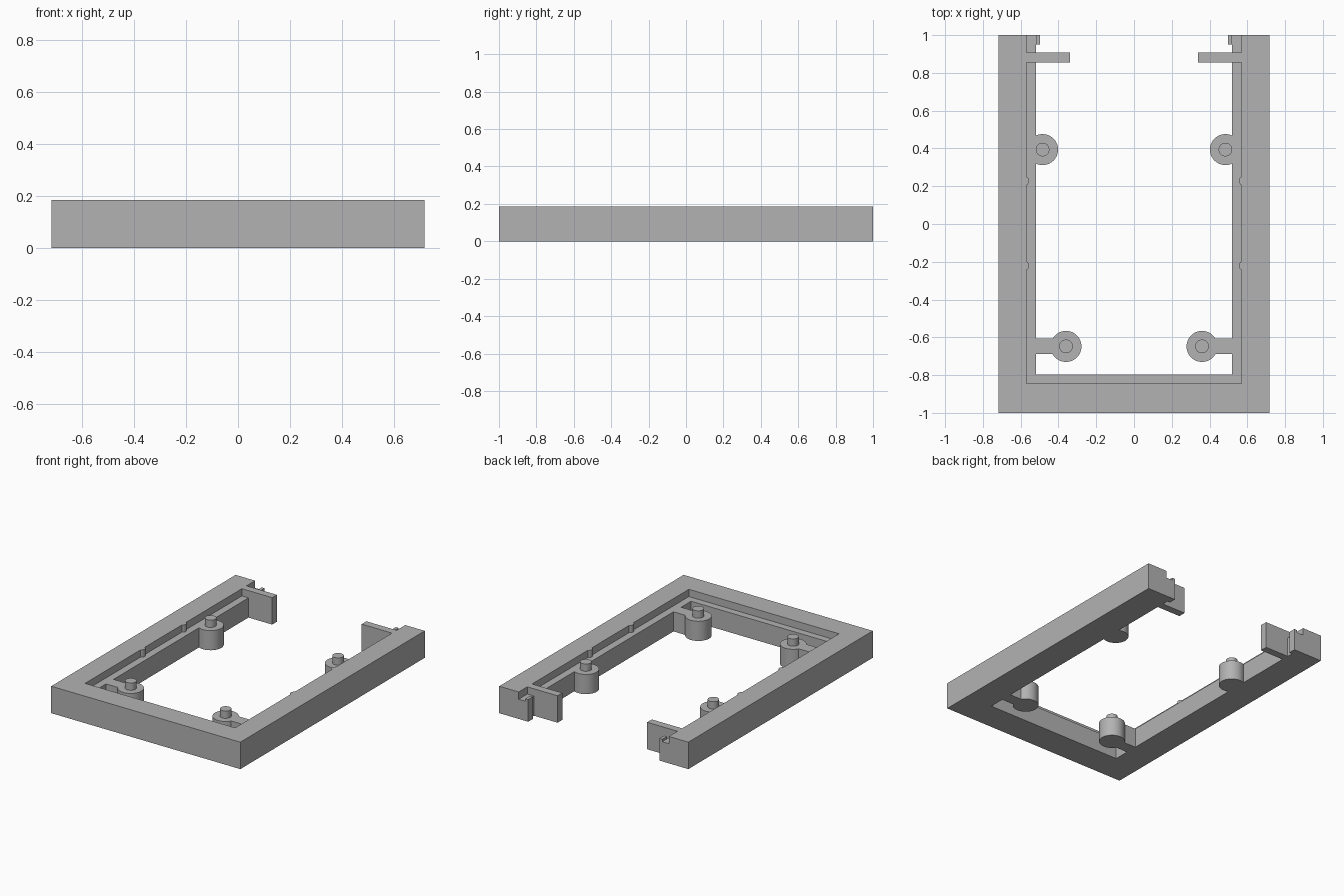
import bpy
import bmesh
import math

HEIGHT, LEDGE = 0.185, 0.135
WALL_X, LEDGE_X = 0.57, 0.52      # inner faces of the side rails

cube = bpy.data.objects.get("Cube")
if cube:
    bpy.data.objects.remove(cube, do_unlink=True)

grey = bpy.data.materials.new("plain_grey")
grey.use_nodes = True
colour = (0.45, 0.45, 0.45, 1)
grey.diffuse_color = colour
grey.node_tree.nodes["Principled BSDF"].inputs["Base Color"].default_value = colour


def finish(name, bm, mirrored=True):
    """Turn a bmesh into a named object, mirrored across x if wanted."""
    bmesh.ops.recalc_face_normals(bm, faces=bm.faces[:])
    mesh = bpy.data.meshes.new(name)
    bm.to_mesh(mesh)
    bm.free()
    mesh.materials.append(grey)
    obj = bpy.data.objects.new(name, mesh)
    bpy.context.collection.objects.link(obj)
    if mirrored:
        obj.modifiers.new("mirror", 'MIRROR').use_axis[0] = True
    bpy.ops.object.select_all(action='DESELECT')
    obj.select_set(True)
    bpy.context.view_layer.objects.active = obj
    bpy.ops.object.shade_smooth_by_angle(angle=math.radians(30))
    return obj


def prism(name, outline, z0, z1):
    """Extrude a flat outline between two heights."""
    bm = bmesh.new()
    face = bm.faces.new([bm.verts.new((x, y, z0)) for x, y in outline])
    top = bmesh.ops.extrude_face_region(bm, geom=[face])["geom"]
    verts = [v for v in top if isinstance(v, bmesh.types.BMVert)]
    bmesh.ops.translate(bm, verts=verts, vec=(0, 0, z1 - z0))
    return finish(name, bm)


def box(name, x0, x1, y0, y1, z0, z1):
    return prism(name, [(x0, y0), (x1, y0), (x1, y1), (x0, y1)], z0, z1)


def arc(cx, cy, r, gap, steps=40):
    """Circle points, leaving out an angle of gap either side of +x."""
    span = 2 * math.pi - 2 * gap
    return [(cx + r * math.cos(gap + span * i / steps),
             cy + r * math.sin(gap + span * i / steps)) for i in range(steps + 1)]


# U-shaped frame: stepped section swept round three sides with mitred corners
section = [(0.718, 1, 0), (0.718, 1, HEIGHT), (WALL_X, 0.845, HEIGHT),
           (WALL_X, 0.845, LEDGE), (LEDGE_X, 0.797, LEDGE), (LEDGE_X, 0.797, 0)]
bm = bmesh.new()
stations = []
for side, at_back in ((-1, True), (-1, False), (1, False), (1, True)):
    stations.append([bm.verts.new((side * x, 1 if at_back else -y, z))
                     for x, y, z in section])
for a, b in zip(stations, stations[1:]):
    for i in range(len(section)):
        j = (i + 1) % len(section)
        bm.faces.new((a[i], a[j], b[j], b[i]))
bm.faces.new(stations[0])
bm.faces.new(stations[-1])
finish("frame", bm, mirrored=False)

# Mounting posts joined to the rails, each with a locating pin
R, PIN = 0.082, 0.036
back, front = (0.484, 0.394), (0.36, -0.648)
prism("back_post", arc(*back, R, math.acos((LEDGE_X - back[0]) / R)), 0, LEDGE)
arm = 0.041
outline = arc(*front, R, math.asin(arm / R))
outline += [(LEDGE_X, front[1] - arm), (LEDGE_X, front[1] + arm)]
prism("front_post", outline, 0, LEDGE)
for name, centre in (("back_pin", back), ("front_pin", front)):
    prism(name, arc(*centre, PIN, 0, 32)[:-1], LEDGE, HEIGHT)

# Snap bumps on the wall above the ledge
for name, y in (("back_bump", 0.228), ("front_bump", -0.22)):
    prism(name, arc(0.58, y, 0.025, math.pi - math.acos(0.4), 10), LEDGE, HEIGHT)

# Cross tabs and small end stops at the open back
box("tab_inner", 0.34, LEDGE_X, 0.856, 0.907, 0, HEIGHT)
box("tab_root", LEDGE_X, WALL_X, 0.856, 0.907, LEDGE, HEIGHT)
box("end_stop", 0.498, LEDGE_X, 0.95, 1, 0, 0.152)
